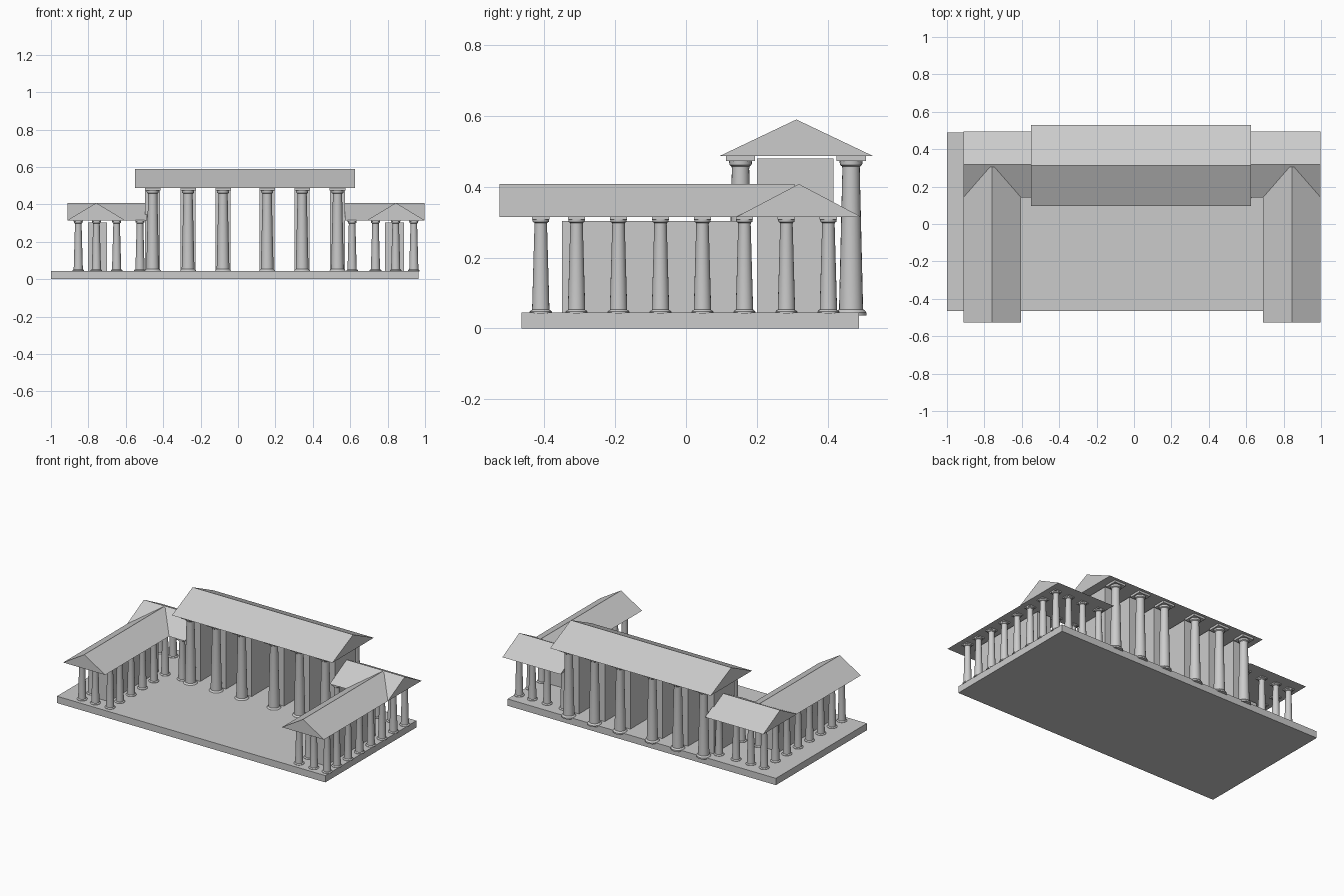
import bpy
import bmesh
import math

MID = 0.043      # x of the building's mirror plane
FLOOR = 0.045

cube = bpy.data.objects.get("Cube")
if cube:
    bpy.data.objects.remove(cube, do_unlink=True)

stone = bpy.data.materials.new("grey_stone")
stone.use_nodes = True
colour = (0.6, 0.6, 0.6, 1)
stone.diffuse_color = colour
stone.node_tree.nodes["Principled BSDF"].inputs["Base Color"].default_value = colour


def finish(name, bm, smooth=False):
    bmesh.ops.recalc_face_normals(bm, faces=bm.faces)
    mesh = bpy.data.meshes.new(name)
    bm.to_mesh(mesh)
    bm.free()
    mesh.materials.append(stone)
    obj = bpy.data.objects.new(name, mesh)
    bpy.context.collection.objects.link(obj)
    if smooth:
        bpy.ops.object.select_all(action="DESELECT")
        obj.select_set(True)
        bpy.context.view_layer.objects.active = obj
        bpy.ops.object.shade_smooth_by_angle(angle=math.radians(35))
    return obj


def add_box(bm, x0, x1, y0, y1, z0, z1):
    verts = bmesh.ops.create_cube(bm, size=1)["verts"]
    for v in verts:
        v.co.x = x1 if v.co.x > 0 else x0
        v.co.y = y1 if v.co.y > 0 else y0
        v.co.z = z1 if v.co.z > 0 else z0


def box(name, *bounds):
    bm = bmesh.new()
    add_box(bm, *bounds)
    return finish(name, bm)


def gable(name, x0, x1, y0, y1, z0, z1, along):
    """Solid triangular roof whose ridge runs along x or y."""
    bm = bmesh.new()
    if along == "x":
        ends = [[(x, y0, z0), (x, y1, z0), (x, (y0 + y1) / 2, z1)] for x in (x0, x1)]
    else:
        ends = [[(x0, y, z0), (x1, y, z0), ((x0 + x1) / 2, y, z1)] for y in (y0, y1)]
    a, b = [[bm.verts.new(p) for p in end] for end in ends]
    bm.faces.new(a)
    bm.faces.new(b)
    for i in range(3):
        j = (i + 1) % 3
        bm.faces.new((a[i], a[j], b[j], b[i]))
    return finish(name, bm)


def column_mesh(name, r, z0, z1, slab):
    """Tapered column: round foot, shaft, flared capital and square slab."""
    h = z1 - z0
    top = z1 - slab
    profile = [(1.27, z0), (1.27, z0 + 0.02 * h), (1.12, z0 + 0.035 * h),
               (1.0, z0 + 0.04 * h), (0.72, top - 0.05 * h), (0.74, top - 0.035 * h),
               (0.92, top - 0.025 * h), (0.96, top)]
    sides = 20
    bm = bmesh.new()
    rings = [[bm.verts.new((r * k * math.cos(math.tau * i / sides),
                            r * k * math.sin(math.tau * i / sides), z))
              for i in range(sides)] for k, z in profile]
    bm.faces.new(rings[0])
    bm.faces.new(rings[-1])
    for low, high in zip(rings, rings[1:]):
        for i in range(sides):
            j = (i + 1) % sides
            bm.faces.new((low[i], low[j], high[j], high[i]))
    s = r * (1.22 if slab > 0.01 else 1.0)
    add_box(bm, -s, s, -s, s, top, z1)
    return finish(name, bm, smooth=True)


def place(source, name, spots):
    """Put the source at the first spot and linked copies at the rest."""
    source.location = (*spots[0], 0)
    for n, spot in enumerate(spots[1:], 2):
        copy = bpy.data.objects.new(f"{name}_{n}", source.data)
        copy.location = (*spot, 0)
        bpy.context.collection.objects.link(copy)


# Floor
box("floor_slab", -1.0, 0.965, -0.465, 0.488, 0, FLOOR)

# Central hall: roof, wall slabs between the two column rows
gable("hall_roof", -0.55, 0.625, 0.095, 0.528, 0.487, 0.59, "x")
hall_x = [MID - 0.005 + side * d for side in (-1, 1) for d in (0.118, 0.305, 0.494)]
for n, x in enumerate(hall_x, 1):
    box(f"hall_wall_{n}", x - 0.04, x + 0.04, 0.2, 0.417, FLOOR, 0.48)
hall_column = column_mesh("hall_column", 0.034, 0.036, 0.487, 0.014)
place(hall_column, "hall_column", [(x, y) for x in hall_x for y in (0.154, 0.466)])

# Side wings: crossing roofs, core wall and surrounding columns
rows = [-0.41] + [-0.309 + 0.1185 * i for i in range(7)]
outer, middle, inner, link = 0.897, 0.8, 0.692, 0.567
half = [(outer, y) for y in rows] + [(inner, y) for y in rows if y < 0.2]
half += [(middle, rows[0]), (middle, rows[-1]), (inner, rows[-1])]
half += [(link, rows[-1]), (link, rows[5])]
spots = []
for side, label in ((1, "left"), (-1, "right")):
    def span(a, b):
        return sorted((MID + side * a, MID + side * b))
    gable(f"{label}_wing_roof", *span(0.647, 0.955), -0.526, 0.306, 0.315, 0.408, "y")
    gable(f"{label}_rear_roof", *span(0.53, 0.955), 0.142, 0.495, 0.315, 0.408, "x")
    box(f"{label}_wing_wall", *span(0.744, 0.844), -0.35, 0.17, FLOOR, 0.303)
    spots += [(MID + side * x, y) for x, y in half]
wing_column = column_mesh("wing_column", 0.0245, 0.042, 0.316, 0.008)
place(wing_column, "wing_column", spots)
